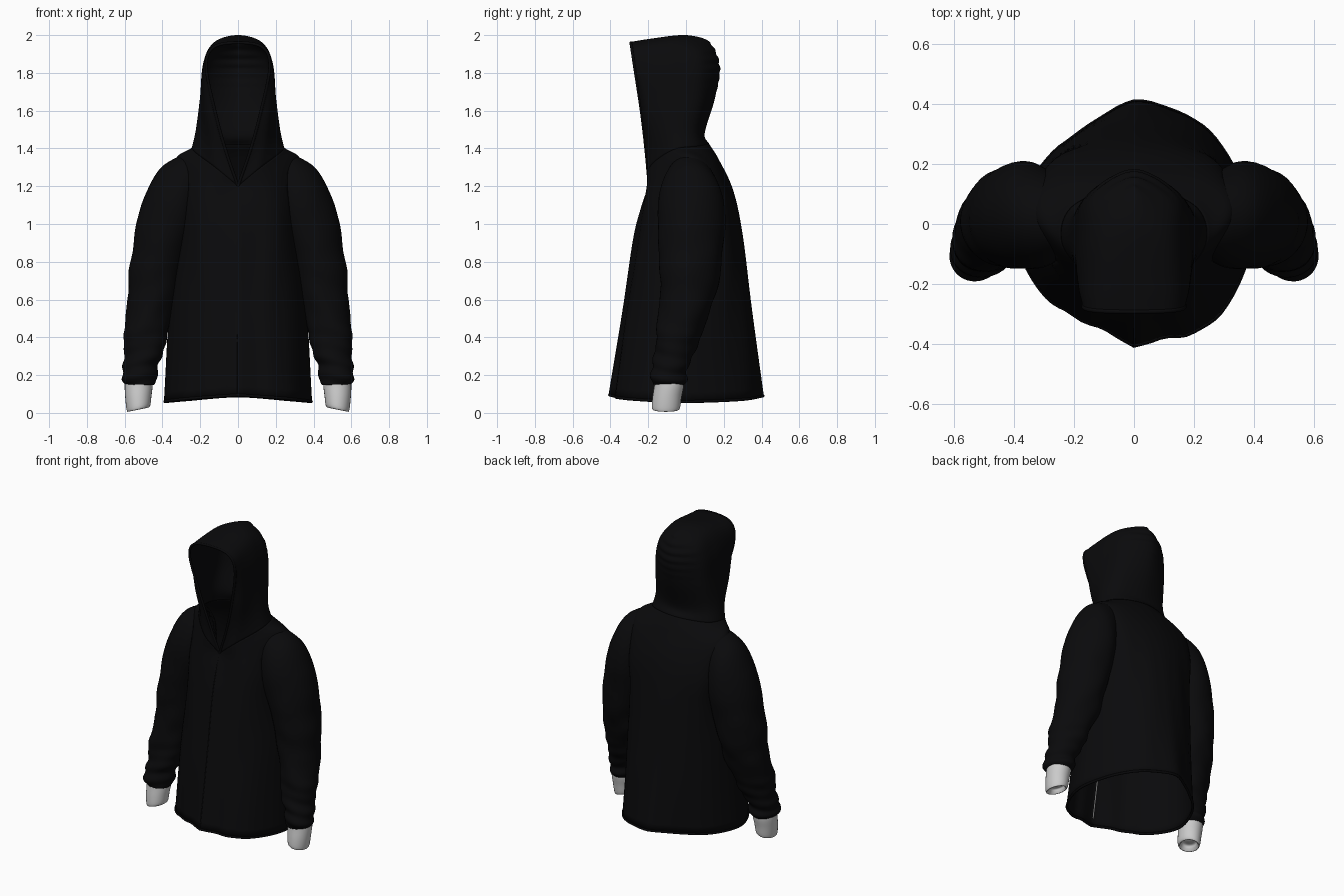
import bpy, bmesh, math
from mathutils import Vector, noise
from mathutils.bvhtree import BVHTree

if "Cube" in bpy.data.objects:
    bpy.data.objects.remove(bpy.data.objects["Cube"])


def material(name, col):
    m = bpy.data.materials.new(name)
    m.diffuse_color = (*col, 1)
    m.use_nodes = True
    m.node_tree.nodes["Principled BSDF"].inputs["Base Color"].default_value = m.diffuse_color
    return m


BLACK = material("black_fleece", (0.003, 0.003, 0.0035))
TRIM = material("black_trim", (0.0025, 0.0025, 0.003))
LIGHT = material("light_rib", (0.6, 0.6, 0.6))


def spline(pts, n, m0=False, m1=False):
    """Smooth curve through pts; m0/m1 make an end meet its x-mirror smoothly."""
    def phantom(end, nxt, mir):
        if mir:
            return [-nxt[0]] + list(nxt[1:])
        return [2 * a - b for a, b in zip(end, nxt)]
    p = [phantom(pts[0], pts[1], m0)] + list(pts) + [phantom(pts[-1], pts[-2], m1)]
    out = []
    for i in range(1, len(p) - 2):
        for k in range(n):
            t = k / n
            out.append([0.5 * (2 * b + (c - a) * t + (2 * a - 5 * b + 4 * c - d) * t * t
                               + (3 * b - a - 3 * c + d) * t ** 3)
                        for a, b, c, d in zip(*p[i - 1:i + 3])])
    out.append(list(pts[-1]))
    return out


def mirror(p):
    return [-p[0], p[1], p[2]]


def slim_mirror(p):
    """Mirror for the body: the left half hangs a little flatter at the hem."""
    w = min(1, abs(p[0]) / .22) * max(0, min(1, (1.0 - p[2]) * 1.1))
    return [-p[0], p[1] * (1 - .17 * w), p[2]]


def grid_object(name, rows, mat, closed=False, thick=0.008, angle=50, flip=mirror):
    """Skin rows of points, mirrored across x = 0."""
    bm = bmesh.new()
    for s in (1, -1):
        vs = [[bm.verts.new(p if s > 0 else flip(p)) for p in r] for r in rows]
        for a, b in zip(vs, vs[1:]):
            for j in range(len(a) if closed else len(a) - 1):
                k = (j + 1) % len(a)
                f = (a[j], a[k], b[k], b[j])
                bm.faces.new(f if s > 0 else f[::-1])
    bmesh.ops.remove_doubles(bm, verts=bm.verts, dist=0.0005)
    bmesh.ops.recalc_face_normals(bm, faces=bm.faces)
    me = bpy.data.meshes.new(name)
    bm.to_mesh(me)
    bm.free()
    ob = bpy.data.objects.new(name, me)
    bpy.context.collection.objects.link(ob)
    me.materials.append(mat)
    if thick:
        mod = ob.modifiers.new("cloth", "SOLIDIFY")
        mod.thickness, mod.offset = thick, 0
    bpy.ops.object.select_all(action='DESELECT')
    ob.select_set(True)
    bpy.context.view_layer.objects.active = ob
    bpy.ops.object.shade_smooth_by_angle(angle=math.radians(angle))
    return ob


def open_armholes(a, b, floor):
    """Remove the faces of each mesh that are buried inside the other."""
    bms = []
    for ob in (a, b):
        bm = bmesh.new()
        bm.from_mesh(ob.data)
        bms.append(bm)
    trees = [BVHTree.FromBMesh(bm) for bm in bms]

    def inside(v, tree):
        co, n, _, _ = tree.find_nearest(v)
        return (v - co).dot(n) < -.002
    for ob, bm, tree in zip((a, b), bms, trees[::-1]):
        gone = [f for f in bm.faces if f.calc_center_median().z > floor
                and abs(f.calc_center_median().x) > .2
                and all(inside(v.co, tree) for v in f.verts)]
        bmesh.ops.delete(bm, geom=gone, context='FACES')
        bm.to_mesh(ob.data)
        bm.free()


def patch(cols, n, along, across):
    """Surface through a net of control points."""
    cs = [spline(c, n, *along) for c in cols]
    return [spline(r, n, *across) for r in zip(*cs)]


def tube(name, pts, r, mat, cyclic=False):
    cu = bpy.data.curves.new(name, 'CURVE')
    cu.dimensions = '3D'
    cu.bevel_depth, cu.bevel_resolution = r, 2
    sp = cu.splines.new('POLY')
    sp.points.add(len(pts) - 1)
    for q, p in zip(sp.points, pts):
        q.co = (*p, 1)
    sp.use_cyclic_u = cyclic
    cu.materials.append(mat)
    bpy.context.collection.objects.link(bpy.data.objects.new(name, cu))


# Jacket body: hem-to-neck columns from centre front round to centre back
body = patch([
    [(0, -.405, .095), (0, -.33, .55), (0, -.275, .92), (0, -.235, 1.08), (0, -.205, 1.17), (0, -.195, 1.2)],
    [(.27, -.312, .075), (.24, -.255, .55), (.225, -.21, .9), (.21, -.19, 1.1), (.17, -.182, 1.23), (.12, -.19, 1.30)],
    [(.388, -.03, .06), (.36, 0, .55), (.32, .01, .9), (.33, .02, 1.15), (.325, .01, 1.335), (.235, -.07, 1.39)],
    [(.27, .283, .07), (.25, .25, .55), (.25, .225, .9), (.27, .2, 1.12), (.26, .145, 1.3), (.2, .06, 1.41)],
    [(0, .408, .09), (0, .345, .55), (0, .295, .95), (0, .245, 1.18), (0, .17, 1.34), (0, .12, 1.42)],
], 10, (False, False), (False, True))
for r in body:  # soft vertical folds
    for p in r:
        w = max(0, min(1, (1.2 - p[2]) * 2)) * min(1, abs(p[0]) * 8)
        p[1] += .012 * w * noise.noise(Vector((p[0] * 11, p[1] * 4, p[2] * 1.6)))
jacket = grid_object("jacket_body", body, BLACK, flip=slim_mirror)
hem = body[0]
tube("hem_binding", hem + [slim_mirror(p) for p in reversed(hem)][1:-1], .008, TRIM, True)

# Hood: neck-to-crown columns from the face opening round to the back seam
hood = patch([
    [(0, -.195, 1.2), (.068, -.213, 1.4), (.122, -.237, 1.6), (.168, -.272, 1.83), (.13, -.288, 1.935), (0, -.292, 1.96)],
    [(.12, -.19, 1.30), (.155, -.18, 1.45), (.178, -.2, 1.63), (.178, -.21, 1.84), (.13, -.21, 1.945), (0, -.2, 1.975)],
    [(.235, -.07, 1.39), (.218, -.06, 1.5), (.197, -.05, 1.67), (.178, -.05, 1.85), (.12, -.04, 1.96), (0, -.03, 1.996)],
    [(.2, .06, 1.41), (.175, .055, 1.5), (.165, .08, 1.66), (.152, .09, 1.82), (.11, .085, 1.92), (0, .07, 1.985)],
    [(0, .12, 1.42), (0, .095, 1.48), (0, .145, 1.65), (0, .175, 1.8), (0, .162, 1.89), (0, .125, 1.96)],
], 10, (False, True), (False, True))
for r in hood:  # gathers at the back of the crown
    for p in r:
        w = max(0, min(1, (p[1] - .06) * 12)) * max(0, min(1, (p[2] - 1.66) * 6))
        p[1] += .004 * w * math.sin(p[2] * 125)
grid_object("hood", hood, BLACK)
rim = [r[0] for r in hood]
tube("hood_rim", rim + [mirror(p) for p in reversed(rim)][1:], .008, TRIM)


def rings(prof, n, sides, wrinkle=0):
    """Each profile row: outer x, z, inner x, z, centre y, half depth."""
    rows = []
    for ox, oz, ix, iz, y, rb in spline(prof, n):
        c = Vector(((ox + ix) / 2, y, (oz + iz) / 2))
        e = Vector((ox, y, oz)) - c
        ring = []
        for k in range(sides):
            a = 2 * math.pi * k / sides
            p = c + e * math.cos(a) + Vector((0, rb * math.sin(a), 0))
            d = (p - c).normalized()
            low = max(0, min(1, (1.2 - p.z) * 1.5))
            f = noise.noise(Vector((p.x * 7, p.y * 7, p.z * 9 + 3 * p.x)))
            f2 = math.sin(p.z * 75 + 2 * math.sin(a + 1)) * max(0, min(1, (.5 - p.z) * 3))
            p += d * wrinkle * (f * 1.5 * low + f2 * .6)
            ring.append(list(p))
        rows.append(ring)
    return rows


# Sleeves emerging gradually from the shoulder, bunched toward the wrist
sleeves = grid_object("sleeves", rings([
    (.25, 1.372, .235, .98, .015, .125),
    (.33, 1.345, .26, .90, .02, .158),
    (.41, 1.290, .278, .83, .028, .174),
    (.475, 1.18, .295, .76, .03, .174),
    (.53, 1.02, .31, .69, .025, .165),
    (.573, .72, .335, .56, .01, .145),
    (.592, .48, .375, .42, -.03, .120),
    (.598, .34, .400, .30, -.065, .103),
    (.608, .23, .425, .215, -.085, .090),
    (.610, .18, .435, .17, -.090, .086),
    (.592, .152, .453, .148, -.093, .076)], 9, 40, .010), BLACK, closed=True)
open_armholes(jacket, sleeves, .8)

# Light ribbed cuffs with a turned-in end
grid_object("cuffs", rings([
    (.595, .19, .455, .19, -.09, .075),
    (.600, .145, .452, .145, -.09, .078),
    (.597, .08, .458, .09, -.10, .077),
    (.590, .018, .464, .042, -.106, .075),
    (.582, .006, .474, .028, -.106, .066),
    (.570, .022, .482, .04, -.104, .055),
    (.562, .04, .49, .055, -.10, .045),
    (.527, .045, .525, .045, -.10, .002)], 4, 28), LIGHT, closed=True, thick=0)

# Zip: dark ridge outside, pale tape inside the front
front = [r[0] for r in body]
tube("zip_outer", [(0, p[1], p[2]) for p in front], .005, BLACK)
tube("zip_tape", [(0, p[1] + .009, p[2]) for p in front[1:]], .003, LIGHT)
